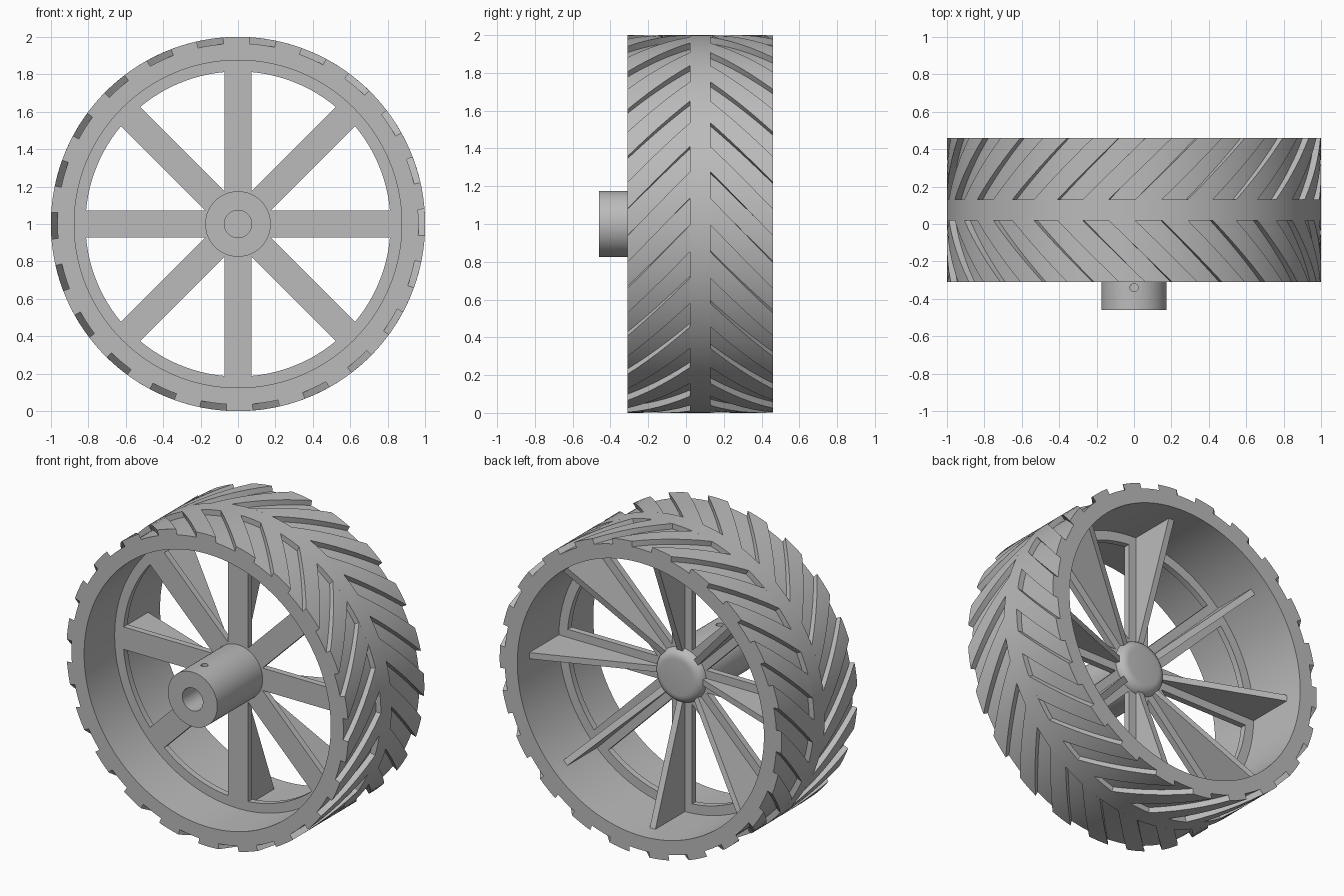
import bpy
import bmesh
import math
from math import cos, sin, radians

if "Cube" in bpy.data.objects:
    bpy.data.objects.remove(bpy.data.objects["Cube"], do_unlink=True)

CENTRE_Z = 1.0
FRONT, BACK = -0.31, 0.46          # tyre sides along y
BAND = (0.02, 0.13)                # smooth middle band
OUTER, GROOVE, INNER = 1.0, 0.965, 0.875
LUGS = 22
PITCH = 360 / LUGS
SWEEP = 19.6                       # helical twist of one lug, degrees
PLATE = (0.0, 0.04)                # spoke plane along y

grey = bpy.data.materials.new("plain_grey")
grey.use_nodes = True
grey.diffuse_color = (0.5, 0.5, 0.5, 1)
grey.node_tree.nodes["Principled BSDF"].inputs["Base Color"].default_value = (0.5, 0.5, 0.5, 1)


def polar(r, y, degrees):
    a = radians(degrees)
    return (r * cos(a), y, r * sin(a))


def finish(bm, name):
    bmesh.ops.remove_doubles(bm, verts=bm.verts, dist=1e-5)
    bmesh.ops.recalc_face_normals(bm, faces=bm.faces)
    mesh = bpy.data.meshes.new(name)
    bm.to_mesh(mesh)
    bm.free()
    mesh.materials.append(grey)
    obj = bpy.data.objects.new(name, mesh)
    bpy.context.collection.objects.link(obj)
    obj.location.z = CENTRE_Z
    return obj


def smooth(obj):
    bpy.ops.object.select_all(action='DESELECT')
    obj.select_set(True)
    bpy.context.view_layer.objects.active = obj
    bpy.ops.object.shade_smooth_by_angle(angle=radians(30))


def lathe(name, profile, steps, closed=True):
    """Spin a profile of (radius, y) points about the wheel axle."""
    bm = bmesh.new()
    verts = [bm.verts.new((r, y, 0)) for r, y in profile]
    pairs = list(zip(verts, verts[1:]))
    if closed:
        pairs.append((verts[-1], verts[0]))
    edges = [bm.edges.new(p) for p in pairs]
    bmesh.ops.spin(bm, geom=verts + edges, cent=(0, 0, 0), axis=(0, 1, 0),
                   angle=2 * math.pi, steps=steps, use_merge=True)
    return finish(bm, name)


def ring(name, r0, r1, y0, y1, steps=176):
    obj = lathe(name, [(r0, y0), (r1, y0), (r1, y1), (r0, y1)], steps)
    smooth(obj)
    return obj


def add_lug(bm, side_y, tip_y, side_angle, width):
    """Raised helical block from the tyre side to the middle band."""
    rows, cols = 6, 4

    def layer(r):
        return [[bm.verts.new(polar(r, side_y + (tip_y - side_y) * i / rows,
                                    side_angle + SWEEP * i / rows + width * j / cols))
                 for j in range(cols + 1)] for i in range(rows + 1)]

    low, top = layer(GROOVE - 0.003), layer(OUTER)
    for grid in (low, top):
        for i in range(rows):
            for j in range(cols):
                bm.faces.new((grid[i][j], grid[i][j + 1], grid[i + 1][j + 1], grid[i + 1][j]))
    for i in range(rows):
        for j in (0, cols):
            bm.faces.new((low[i][j], low[i + 1][j], top[i + 1][j], top[i][j]))
    for j in range(cols):
        for i in (0, rows):
            bm.faces.new((low[i][j], low[i][j + 1], top[i][j + 1], top[i][j]))


def add_prism(bm, outline, axis_a, axis_b, axis_c, half):
    """Extrude a flat outline by +-half along axis_c."""
    layers = []
    for s in (-half, half):
        layer = []
        for a, b in outline:
            co = [0, 0, 0]
            co[axis_a], co[axis_b], co[axis_c] = a, b, s
            layer.append(bm.verts.new(co))
        bm.faces.new(layer)
        layers.append(layer)
    n = len(outline)
    for i in range(n):
        k = (i + 1) % n
        bm.faces.new((layers[0][i], layers[0][k], layers[1][k], layers[1][i]))


# Tyre: base ring, raised middle band and staggered chevron lugs
ring("tyre_base", INNER, GROOVE, FRONT, BACK)
ring("tread_middle_band", GROOVE - 0.003, OUTER, *BAND)
for name, side, tip, start in (("front_tread_lugs", FRONT, BAND[0], 4.6),
                               ("back_tread_lugs", BACK, BAND[1], 4.6 + PITCH / 2)):
    bm = bmesh.new()
    for k in range(LUGS):
        add_lug(bm, side, tip, start + k * PITCH, PITCH / 2)
    smooth(finish(bm, name))

# Inner flange that carries the spokes
ring("rim_flange", 0.815, INNER + 0.005, *PLATE)

# Hub: bored cylinder with a rounded closed back
fillet, back, hub_r = 0.06, 0.09, 0.175
curve = [(hub_r - fillet + fillet * cos(radians(a)), back - fillet + fillet * sin(radians(a)))
         for a in range(0, 91, 15)]
hub = lathe("hub", [(0, -0.03), (0.073, -0.03), (0.073, -0.46), (hub_r, -0.46)]
            + curve + [(0, back)], 64, closed=False)

# Set screw hole through the top of the hub
bm = bmesh.new()
bmesh.ops.create_cone(bm, cap_ends=True, segments=16, radius1=0.022, radius2=0.022, depth=0.2)
cutter = finish(bm, "screw_hole_cutter")
cutter.location = (0, -0.34, CENTRE_Z + 0.14)
cutter.hide_render = True
cutter.hide_set(True)
cut = hub.modifiers.new("screw_hole", 'BOOLEAN')
cut.object = cutter
cut.operation = 'DIFFERENCE'
cut.solver = 'EXACT'
smooth(hub)

# Spokes: flat plate with a tapering rib behind it
for k in range(8):
    bm = bmesh.new()
    mid = sum(PLATE) / 2
    add_prism(bm, [(0.12, PLATE[0]), (0.825, PLATE[0]), (0.825, PLATE[1]), (0.12, PLATE[1])],
              0, 1, 2, 0.072)
    add_prism(bm, [(0.13, mid), (INNER + 0.003, mid), (INNER + 0.003, 0.34), (0.13, 0.05)],
              0, 1, 2, 0.02)
    spoke = finish(bm, f"spoke_{k + 1}")
    spoke.rotation_euler.y = k * math.pi / 4
